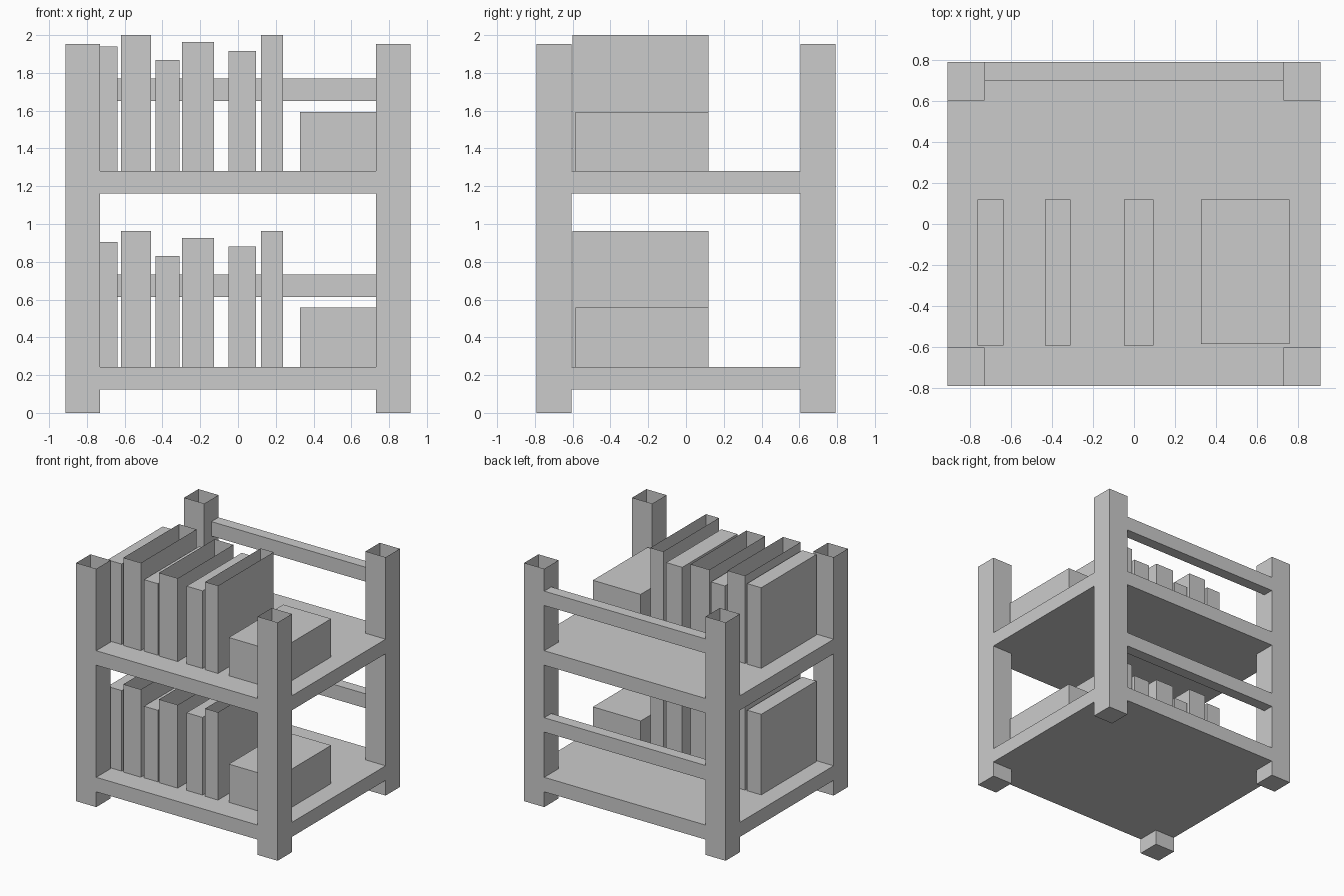
import bpy, bmesh

if "Cube" in bpy.data.objects:
    bpy.data.objects.remove(bpy.data.objects["Cube"])

X, Y = 0.913, 0.791      # outer half width and depth
IX, IY = 0.731, 0.607    # inner faces of the posts
STEP = 1.037             # height between the two shelves


def prism(name, outline, z0, z1, skip=(), open_top=False):
    """Extrude an anticlockwise outline; 'skip' lists side indices left out."""
    bm = bmesh.new()
    low = [bm.verts.new((x, y, z0)) for x, y in outline]
    high = [bm.verts.new((x, y, z1)) for x, y in outline]
    bm.faces.new(low[::-1])
    if not open_top:
        bm.faces.new(high)
    n = len(outline)
    for i in range(n):
        if i not in skip:
            j = (i + 1) % n
            bm.faces.new((low[i], low[j], high[j], high[i]))
    mesh = bpy.data.meshes.new(name)
    bm.to_mesh(mesh)
    bm.free()
    ob = bpy.data.objects.new(name, mesh)
    bpy.context.collection.objects.link(ob)
    return ob


def box(name, x0, x1, y0, y1, z0, z1, **kw):
    return prism(name, [(x0, y0), (x1, y0), (x1, y1), (x0, y1)], z0, z1, **kw)


# Corner posts: hollow, open at the top
for side, x0, x1 in (("left", -X, -IX), ("right", IX, X)):
    for end, y0, y1 in (("front", -Y, -IY), ("back", IY, Y)):
        box(f"{end}_{side}_post", x0, x1, y0, y1, 0, 1.952, open_top=True)

# Shelf outline with a notch at each corner for the post
shelf = [(-IX, -Y), (IX, -Y), (IX, -IY), (X, -IY), (X, IY), (IX, IY),
         (IX, Y), (-IX, Y), (-IX, IY), (-X, IY), (-X, -IY), (-IX, -IY)]
notch_sides = (1, 2, 4, 5, 7, 8, 10, 11)

# Books: x range, height above the shelf, front y, open top
books = [(-0.766, -0.638, 0.660, -0.594, False),
         (-0.619, -0.460, 0.719, -0.600, True),
         (-0.436, -0.311, 0.586, -0.594, False),
         (-0.296, -0.126, 0.682, -0.600, True),
         (-0.050, 0.095, 0.636, -0.594, False),
         (0.122, 0.239, 0.719, -0.600, True)]

for level, dz in (("lower", 0), ("upper", STEP)):
    top = 0.244 + dz
    prism(f"{level}_shelf", shelf, 0.125 + dz, top, skip=notch_sides)
    # Back rail between the rear posts
    box(f"{level}_back_rail", -IX, IX, 0.70, Y, 0.614 + dz, 0.732 + dz)
    for i, (x0, x1, h, y0, is_open) in enumerate(books, 1):
        box(f"{level}_book_{i}", x0, x1, y0, 0.12, top, top + h,
            open_top=is_open)
    # Storage box beside the books
    box(f"{level}_storage_box", 0.327, 0.76, -0.586, 0.12, top, top + 0.313)
